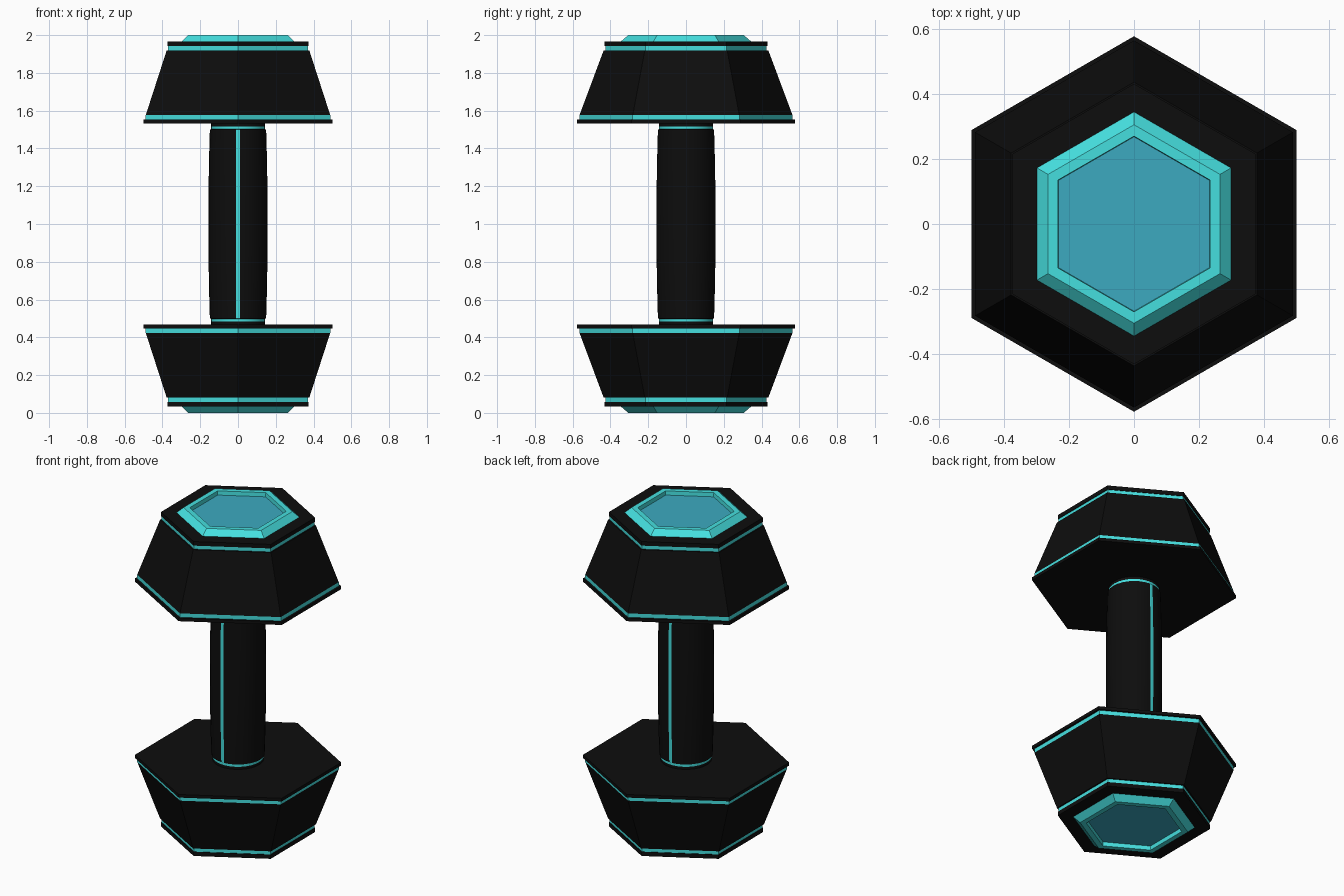
import bpy
import bmesh
from math import sin, cos, pi, radians

if "Cube" in bpy.data.objects:
    bpy.data.objects.remove(bpy.data.objects["Cube"], do_unlink=True)


def make_material(name, rgb):
    mat = bpy.data.materials.new(name)
    mat.use_nodes = True
    mat.diffuse_color = (*rgb, 1)
    mat.node_tree.nodes["Principled BSDF"].inputs["Base Color"].default_value = (*rgb, 1)
    return mat


MATS = [make_material("black rubber", (0.004, 0.004, 0.004)),
        make_material("turquoise trim", (0.06, 0.74, 0.74)),
        make_material("blue inset", (0.045, 0.40, 0.53))]
BLACK, TRIM, INSET = range(len(MATS))
MIDDLE = 1.0


def lathe(name, profile, angles, flip=1, stripe=None):
    """Spin (radius, height from middle, colour up to next point) and cap both ends."""
    bm = bmesh.new()
    rings = [[bm.verts.new((r * cos(a), r * sin(a), flip * h)) for a in angles]
             for r, h, _ in profile]
    n = len(angles)
    for (_, _, colour), low, high in zip(profile, rings, rings[1:]):
        for i in range(n):
            j = (i + 1) % n
            face = bm.faces.new((low[i], low[j], high[j], high[i]))
            face.material_index = colour
            centre = face.calc_center_median()
            if stripe and abs(centre.x) < stripe[0] and abs(centre.z) < stripe[1]:
                face.material_index = TRIM
    bm.faces.new(rings[0][::-1]).material_index = profile[0][2]
    bm.faces.new(rings[-1]).material_index = profile[-1][2]
    bmesh.ops.recalc_face_normals(bm, faces=bm.faces)
    mesh = bpy.data.meshes.new(name)
    bm.to_mesh(mesh)
    bm.free()
    for mat in MATS:
        mesh.materials.append(mat)
    obj = bpy.data.objects.new(name, mesh)
    obj.location.z = MIDDLE
    bpy.context.collection.objects.link(obj)
    return obj


# Hexagonal weights with overhanging lips, recessed trim bands and dished end caps
hexagon = [pi / 2 + i * pi / 3 for i in range(6)]
weight = [(0.577, 0.533, BLACK), (0.577, 0.552, BLACK), (0.564, 0.552, TRIM),
          (0.564, 0.576, BLACK), (0.436, 0.919, BLACK), (0.427, 0.919, TRIM),
          (0.427, 0.942, BLACK), (0.431, 0.942, BLACK), (0.431, 0.967, BLACK)]
cap = [(0.348, 0.955, TRIM), (0.348, 0.964, TRIM), (0.305, 1.0, TRIM),
       (0.27, 1.0, TRIM), (0.268, 0.975, INSET)]
for side, flip in (("upper", 1), ("lower", -1)):
    lathe(side + "_weight", weight, hexagon, flip)
    lathe(side + "_end_cap", cap, hexagon, flip)

# Bulging round grip with end rings and a narrow stripe front and back
half_stripe = radians(3.7)
spread = 14
half_turn = [-pi / 2 + half_stripe + i * (pi - 2 * half_stripe) / spread
             for i in range(spread + 1)]
angles = half_turn + [a + pi for a in half_turn]
end = [(0.143, 0.54, BLACK), (0.143, 0.517, TRIM), (0.143, 0.502, BLACK)]
steps = 10
bulge = []
for i in range(steps + 1):
    t = 1 - 2 * i / steps
    bulge.append((0.149 + 0.008 * (1 - t * t), 0.5 * t, BLACK))
bottom = [(0.143, -0.502, TRIM), (0.143, -0.517, BLACK), (0.143, -0.54, BLACK)]
grip = lathe("grip", end + bulge + bottom, angles, stripe=(0.005, 0.5))

bpy.ops.object.select_all(action="DESELECT")
grip.select_set(True)
bpy.context.view_layer.objects.active = grip
bpy.ops.object.shade_smooth_by_angle(angle=radians(30))
